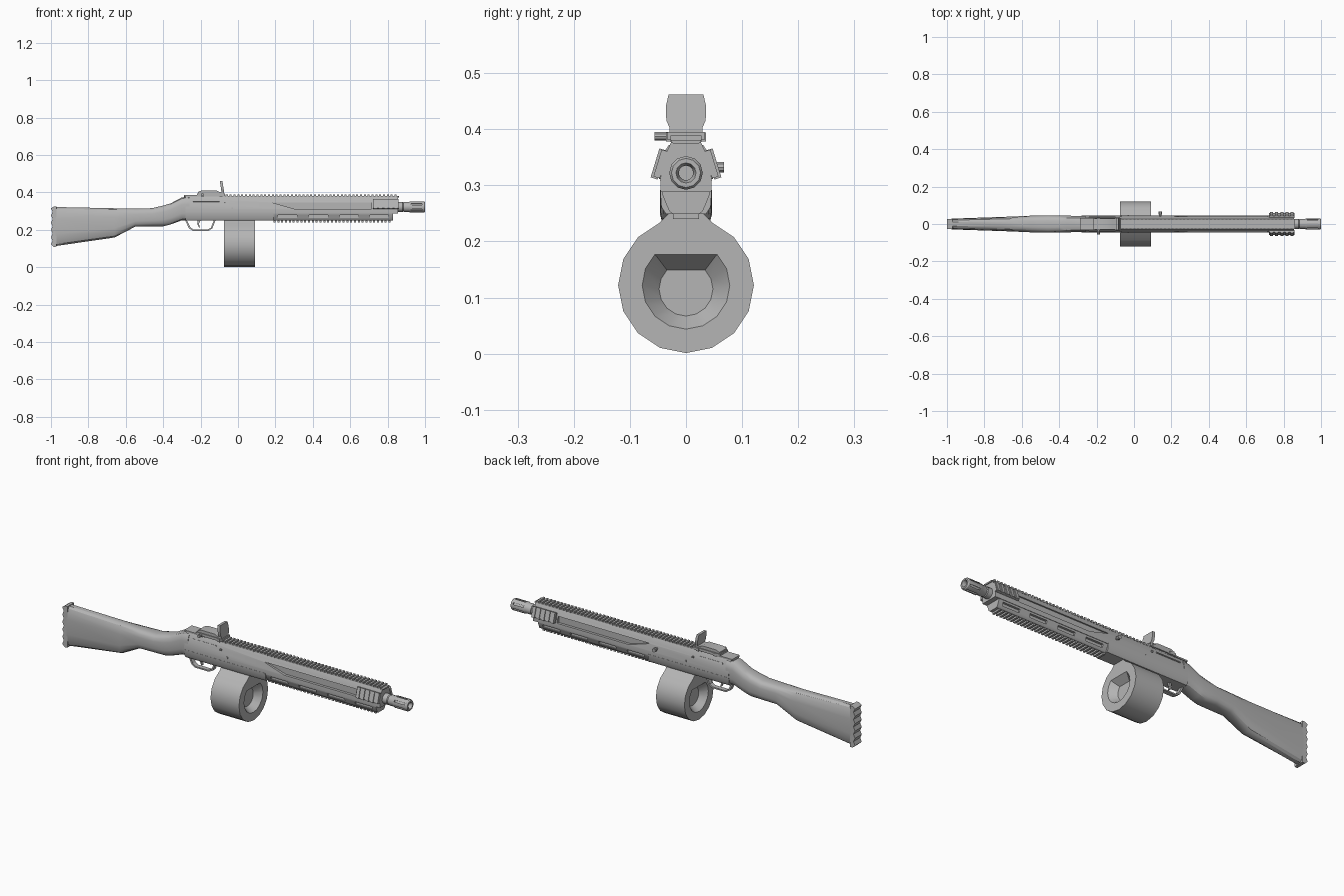
import bpy, bmesh
from math import radians, sin, cos, pi, copysign
from mathutils import Matrix

if "Cube" in bpy.data.objects:
    bpy.data.objects.remove(bpy.data.objects["Cube"])

grey = bpy.data.materials.new("plain grey")
grey.diffuse_color = (0.46, 0.46, 0.46, 1)
grey.use_nodes = True
grey.node_tree.nodes["Principled BSDF"].inputs["Base Color"].default_value = grey.diffuse_color


def finish(name, bm):
    bmesh.ops.recalc_face_normals(bm, faces=bm.faces)
    me = bpy.data.meshes.new(name)
    bm.to_mesh(me)
    bm.free()
    me.materials.append(grey)
    ob = bpy.data.objects.new(name, me)
    bpy.context.collection.objects.link(ob)
    return ob


def add_loft(bm, rings, caps=True):
    vs = [[bm.verts.new(p) for p in r] for r in rings]
    n = len(vs[0])
    pairs = list(zip(vs, vs[1:])) if caps else list(zip(vs, vs[1:] + vs[:1]))
    for a, b in pairs:
        for i in range(n):
            j = (i + 1) % n
            bm.faces.new((a[i], a[j], b[j], b[i]))
    if caps:
        bm.faces.new(vs[0])
        bm.faces.new(vs[-1])


def loft(name, rings, caps=True):
    bm = bmesh.new()
    add_loft(bm, rings, caps)
    return finish(name, bm)


def prism_x(name, yz, x0, x1):
    return loft(name, [[(x, y, z) for y, z in yz] for x in (x0, x1)])


def prism_y(name, xz, y0, y1):
    return loft(name, [[(x, y, z) for x, z in xz] for y in (y0, y1)])


def mirror(half):
    """Closed symmetric yz outline from its right half."""
    return half + [(-y, z) for y, z in reversed(half)]


def boxes(name, items):
    """items: (centre, size, tilt about x)"""
    bm = bmesh.new()
    for c, s, t in items:
        m = Matrix.Translation(c) @ Matrix.Rotation(t, 4, 'X') @ Matrix.Diagonal((*s, 1))
        bmesh.ops.create_cube(bm, size=1, matrix=m)
    return finish(name, bm)


def lathe_x(name, prof, zc, n=12):
    """prof: closed loop of (x, radius) about a line along x."""
    return loft(name, [[(x, r * cos(2 * pi * i / n), zc + r * sin(2 * pi * i / n))
                        for i in range(n)] for x, r in prof], caps=False)


def cut(ob, cutter):
    cutter.hide_render = True
    mod = ob.modifiers.new("cut", 'BOOLEAN')
    mod.operation, mod.object, mod.solver = 'DIFFERENCE', cutter, 'EXACT'
    bpy.context.view_layer.objects.active = ob
    bpy.ops.object.modifier_apply(modifier=mod.name)
    bpy.data.objects.remove(cutter)


# Stock: rounded sections from butt to receiver
def section(x, zb, zt, w, n=16):
    ring = []
    for i in range(n):
        a = 2 * pi * (i + 0.5) / n
        y = copysign(abs(cos(a)) ** 0.6, cos(a)) * w
        z = copysign(abs(sin(a)) ** 0.6, sin(a)) * (zt - zb) / 2 + (zt + zb) / 2
        ring.append((x, y, z))
    return ring


loft("stock", [section(*s) for s in (
    (-0.975, 0.112, 0.323, 0.029), (-0.66, 0.158, 0.316, 0.040), (-0.55, 0.216, 0.314, 0.045),
    (-0.46, 0.218, 0.316, 0.047), (-0.40, 0.218, 0.330, 0.046), (-0.36, 0.228, 0.342, 0.045),
    (-0.30, 0.250, 0.374, 0.044), (-0.26, 0.250, 0.378, 0.044))])

# Butt pad with scalloped rear
pad = [(-0.97, 0.325), (-0.985, 0.325)]
for i in range(6):
    z = 0.315 - i * 0.0385
    pad += [(-1.0, z), (-0.991, z - 0.019)]
pad = pad[:-1] + [(-0.985, 0.108), (-0.97, 0.110)]
prism_y("butt_pad", pad, -0.028, 0.028)

# Receiver and upper handguard, with side channels
upper = prism_x("upper_body", mirror([(0.045, 0.288), (0.046, 0.31), (0.040, 0.345),
                                      (0.029, 0.372), (0.026, 0.378)]), -0.28, 0.855)
for s in (-1, 1):
    cut(upper, prism_y("channel_cutter", [(0.18, 0.347), (0.25, 0.347), (0.715, 0.347),
                                          (0.715, 0.312), (0.30, 0.312)], s * 0.032, s * 0.07))
prism_x("lower_receiver", mirror([(0.046, 0.292), (0.044, 0.262), (0.036, 0.249)]), -0.28, 0.19)

# Lower handguard with slots on each side
lower = prism_x("lower_handguard", mirror([(0.043, 0.292), (0.042, 0.283), (0.030, 0.254),
                                           (0.024, 0.249)]), 0.19, 0.83)
for s in (-1, 1):
    cut(lower, boxes("slot_cutter", [((x, s * 0.045, 0.271), (0.10, 0.032, 0.016), 0)
                                     for x in (0.265, 0.43, 0.595, 0.755)]))

# Top and bottom rails with teeth
prism_x("top_rail", mirror([(0.022, 0.374), (0.027, 0.377), (0.027, 0.381)]), -0.29, 0.86)
boxes("top_rail_teeth", [((-0.06 + i * 0.0205, 0, 0.383), (0.011, 0.056, 0.011), 0) for i in range(45)])
boxes("rear_rail_plate", [((-0.24, 0, 0.382), (0.10, 0.062, 0.008), 0)])
boxes("bottom_rail_teeth", [((0.195 + i * 0.0205, 0, 0.246), (0.011, 0.046, 0.012), 0) for i in range(31)])

# Ribbed grip panels near the muzzle, thin side bars and pins
ribs, bars = [], []
for s in (-1, 1):
    t = s * radians(17)
    ribs.append(((0.79, s * 0.045, 0.338), (0.135, 0.012, 0.050), t))
    ribs += [((0.735 + i * 0.0275, s * 0.049, 0.338), (0.016, 0.013, 0.054), t) for i in range(5)]
    bars.append(((-0.17, s * 0.037, 0.353), (0.14, 0.006, 0.007), s * radians(20)))
    bars += [((x, s * 0.044, z), (0.008, 0.008, 0.008), 0) for x, z in ((-0.07, 0.345), (-0.03, 0.315))]
boxes("grip_panels", ribs)
boxes("side_bars", bars)

# Barrel and slotted muzzle
lathe_x("barrel", [(0.84, 0.012), (0.84, 0.027), (0.88, 0.027), (0.885, 0.023),
                   (0.93, 0.023), (0.93, 0.012)], 0.322)
muzzle = lathe_x("muzzle", [(0.885, 0.014), (0.885, 0.025), (0.89, 0.027), (0.915, 0.027),
                            (0.92, 0.030), (0.994, 0.030), (1.0, 0.026), (1.0, 0.018),
                            (0.985, 0.013)], 0.322)
cut(muzzle, boxes("muzzle_slot_cutter", [
    ((0.955, -0.029 * sin(a), 0.322 + 0.029 * cos(a)), (0.06, 0.009, 0.014), a)
    for a in (i * pi / 3 for i in range(6))]))
prism_x("bore_plug", [(0.014 * cos(i * pi / 6), 0.322 + 0.014 * sin(i * pi / 6))
                      for i in range(12)], 0.92, 0.96)

# Drum magazine with a D-shaped recess at each end
outline = [(0.121 * cos(radians(a)), 0.122 + 0.121 * sin(radians(a)))
           for a in (112.5 + 22.5 * i for i in range(15))]
drum = prism_x("drum_magazine", outline + [(0.026, 0.255), (-0.026, 0.255)], -0.075, 0.09)


def d_shape(x, r, zc):
    return [(x, r * cos(radians(a)), zc + r * sin(radians(a)))
            for a in (135 + 22.5 * i for i in range(13))]


for x0, d in ((0.09, 1), (-0.075, -1)):
    cut(drum, loft("recess_cutter", [d_shape(x0 + d * 0.001, 0.079, 0.122),
                                     d_shape(x0 - d * 0.035, 0.048, 0.115)]))

# Trigger guard strip and trigger
outer = [(-0.285, 0.255), (-0.262, 0.208), (-0.24, 0.194), (-0.16, 0.194), (-0.138, 0.206), (-0.118, 0.255)]
inner = [(-0.275, 0.255), (-0.254, 0.212), (-0.237, 0.201), (-0.163, 0.201), (-0.145, 0.211), (-0.127, 0.255)]
bm = bmesh.new()
for i in range(5):
    quad = [outer[i], outer[i + 1], inner[i + 1], inner[i]]
    add_loft(bm, [[(x, y, z) for x, z in quad] for y in (-0.012, 0.012)])
bmesh.ops.remove_doubles(bm, verts=bm.verts, dist=1e-5)
finish("trigger_guard", bm)
prism_y("trigger", [(-0.215, 0.255), (-0.218, 0.232), (-0.208, 0.212), (-0.203, 0.213),
                    (-0.209, 0.233), (-0.198, 0.255)], -0.006, 0.006)

# Reflex sight: mount, body, upright lens plate and side knob
boxes("sight_mount", [((-0.145, 0, 0.388), (0.15, 0.066, 0.014), 0)])
prism_y("sight_body", [(-0.215, 0.392), (-0.215, 0.402), (-0.195, 0.410), (-0.115, 0.410),
                       (-0.10, 0.403), (-0.075, 0.403), (-0.075, 0.392)], -0.029, 0.029)
lens = mirror([(0.028, 0.400), (0.035, 0.415), (0.036, 0.440), (0.031, 0.462)])
loft("sight_lens", [[(x - (z - 0.40) * 0.15, y, z) for y, z in lens] for x in (-0.088, -0.074)])
boxes("sight_clamps", [((x, 0, 0.386), (0.016, 0.072, 0.016), 0) for x in (-0.19, -0.09)])


def knob(name, x, z, r, y0, y1, n=10):
    prism_y(name, [(x + r * cos(2 * pi * i / n), z + r * sin(2 * pi * i / n)) for i in range(n)], y0, y1)


knob("sight_knob", -0.19, 0.387, 0.008, -0.056, -0.03)

# Charging handle on the far side
knob("handle_stem", 0.14, 0.332, 0.006, 0.035, 0.056)
knob("handle_knob", 0.14, 0.332, 0.010, 0.052, 0.068)

# Keep crisp edges, smooth the round parts
bpy.ops.object.select_all(action='SELECT')
bpy.context.view_layer.objects.active = upper
bpy.ops.object.shade_smooth_by_angle(angle=radians(31))
